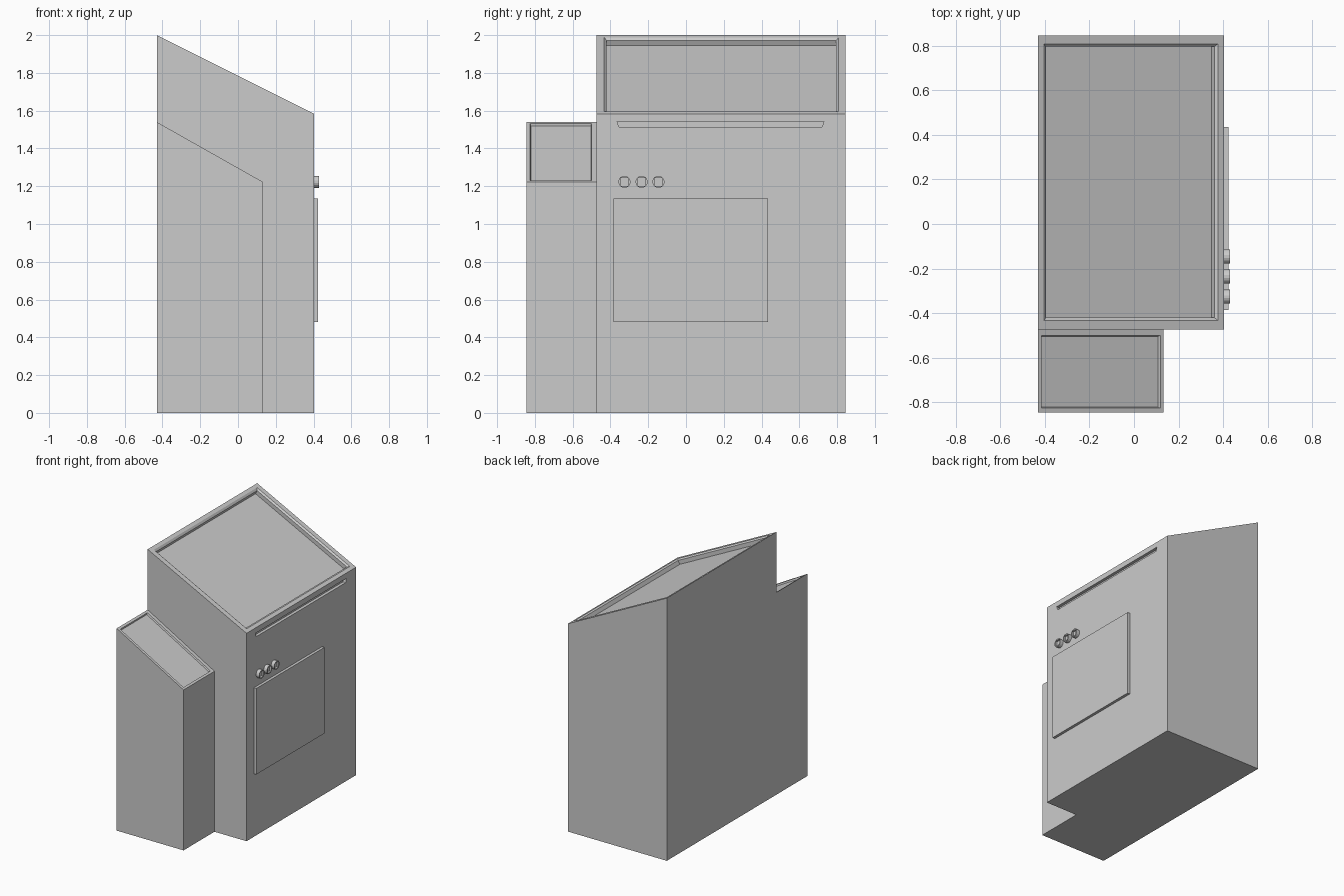
import bpy, bmesh, math
from mathutils import Vector, Matrix

if "Cube" in bpy.data.objects:
    bpy.data.objects.remove(bpy.data.objects["Cube"])


def finish(name, bm):
    bmesh.ops.recalc_face_normals(bm, faces=bm.faces)
    me = bpy.data.meshes.new(name)
    bm.to_mesh(me)
    bm.free()
    ob = bpy.data.objects.new(name, me)
    bpy.context.collection.objects.link(ob)
    return ob


def cabinet(name, x, y, z_back, z_front, rings):
    """Slope-topped box; rings are (x0, x1, y0, y1, depth) steps into the top."""
    bm = bmesh.new()
    slope = (z_front - z_back) / (x[1] - x[0])
    normal = Vector((-slope, 0, 1)).normalized()

    def loop(x0, x1, y0, y1, depth=0):
        return [bm.verts.new(Vector((px, py, z_back + slope * (px - x[0]))) - normal * depth)
                for px, py in ((x0, y0), (x1, y0), (x1, y1), (x0, y1))]

    top = loop(*x, *y)
    base = [bm.verts.new((v.co.x, v.co.y, 0)) for v in top]
    loops = [base, top] + [loop(*r) for r in rings]
    for a, b in zip(loops, loops[1:]):
        for i in range(4):
            j = (i + 1) % 4
            bm.faces.new((a[i], a[j], b[j], b[i]))
    bm.faces.new(base)
    bm.faces.new(loops[-1])
    return finish(name, bm)


def prism_x(name, pts, x0, x1):
    """Extrude a (y, z) outline along x."""
    bm = bmesh.new()
    f = bm.faces.new([bm.verts.new((x0, y, z)) for y, z in pts])
    ext = bmesh.ops.extrude_face_region(bm, geom=[f])
    bmesh.ops.translate(bm, vec=(x1 - x0, 0, 0),
                        verts=[v for v in ext['geom'] if isinstance(v, bmesh.types.BMVert)])
    return finish(name, bm)


def boolean(ob, other, op):
    m = ob.modifiers.new(op.lower(), 'BOOLEAN')
    m.operation, m.object, m.solver = op, other, 'EXACT'
    bpy.context.view_layer.objects.active = ob
    bpy.ops.object.modifier_apply(modifier=m.name)
    bpy.data.objects.remove(other)


# Main cabinet with tray-like sloped top
body = cabinet("cabinet_body", (-0.43, 0.403), (-0.473, 0.845), 2.0, 1.583,
               [(-0.405, 0.377, -0.433, 0.808, 0),
                (-0.391, 0.365, -0.420, 0.795, 0.01),
                (-0.391, 0.365, -0.420, 0.795, 0.04)])

# Lower side cabinet, merged into the main one
side = cabinet("side_cabinet", (-0.43, 0.133), (-0.845, -0.45), 1.54, 1.222,
               [(-0.414, 0.118, -0.825, -0.50, 0),
                (-0.410, 0.114, -0.821, -0.504, 0.012)])
boolean(body, side, 'UNION')

# Long slot near the top of the face
slot = prism_x("slot_cutter", [(-0.365, 1.542), (0.73, 1.542), (0.72, 1.513), (-0.355, 1.513)], 0.38, 0.45)
boolean(body, slot, 'DIFFERENCE')

# Raised door panel
prism_x("door_panel", [(-0.385, 0.48), (0.435, 0.48), (0.435, 1.135), (-0.385, 1.135)], 0.39, 0.424)

# Three round buttons with square sockets
for i, y in enumerate((-0.326, -0.235, -0.146)):
    ring = [(y + 0.032 * math.cos(a), 1.223 + 0.032 * math.sin(a))
            for a in (math.tau * (k + 0.5) / 16 for k in range(16))]
    button = prism_x(f"button_{i + 1}", ring, 0.39, 0.43)
    s = 0.021
    socket = prism_x("socket_cutter", [(y - s, 1.223 - s), (y + s, 1.223 - s),
                                       (y + s, 1.223 + s), (y - s, 1.223 + s)], 0.415, 0.45)
    boolean(button, socket, 'DIFFERENCE')
